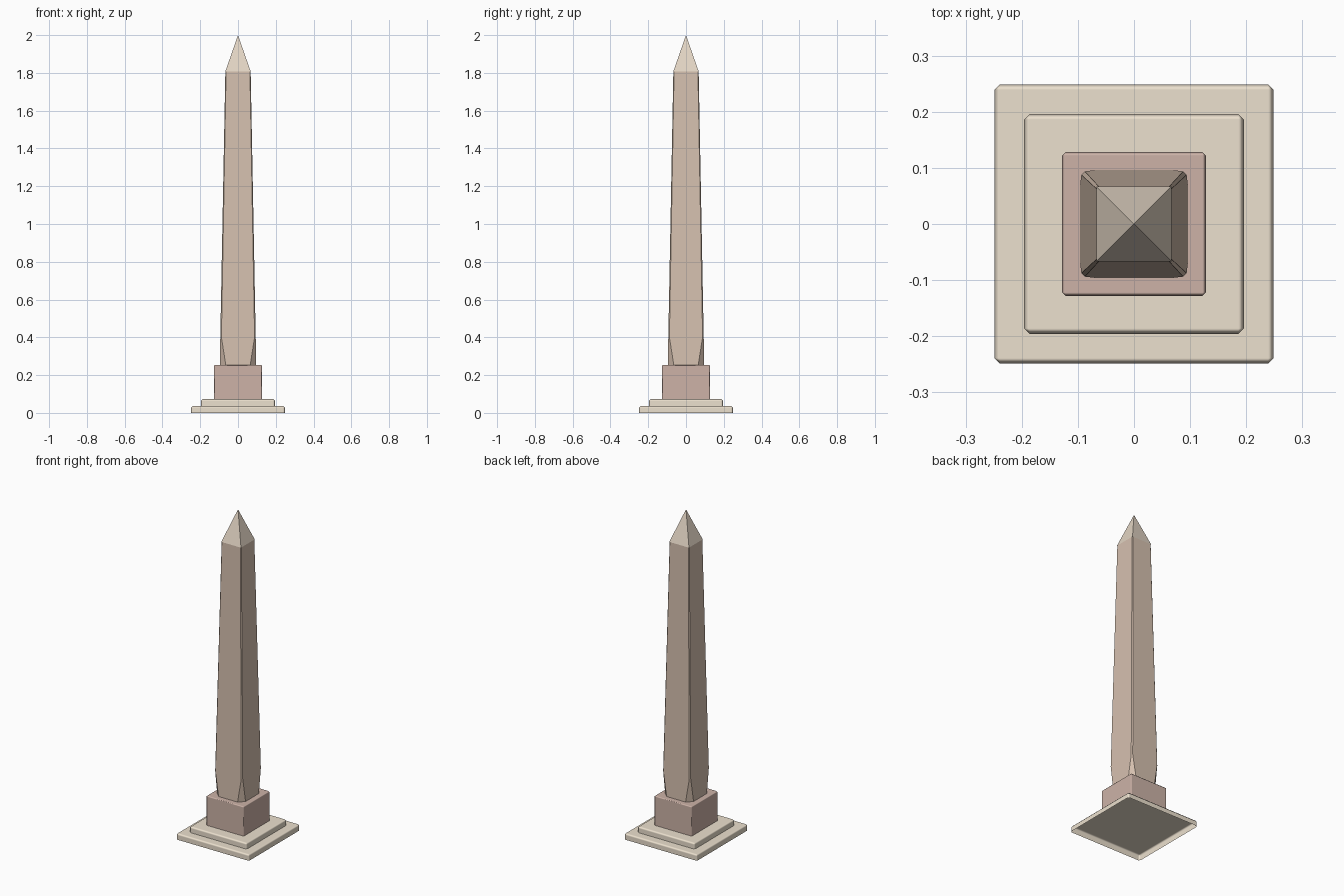
import bpy, bmesh

if "Cube" in bpy.data.objects:
    bpy.data.objects.remove(bpy.data.objects["Cube"])


def material(name, rgb):
    m = bpy.data.materials.new(name)
    m.diffuse_color = (*rgb, 1)
    m.use_nodes = True
    m.node_tree.nodes["Principled BSDF"].inputs["Base Color"].default_value = m.diffuse_color
    return m


LIMESTONE = material("limestone", (0.84, 0.75, 0.62))
PINK = material("pink_granite", (0.61, 0.45, 0.39))
GRANITE = material("granite", (0.67, 0.53, 0.43))
CAPSTONE = material("capstone", (0.76, 0.66, 0.55))


def finish(bm, name, mat):
    me = bpy.data.meshes.new(name)
    bm.to_mesh(me)
    bm.free()
    me.materials.append(mat)
    ob = bpy.data.objects.new(name, me)
    bpy.context.collection.objects.link(ob)
    return ob


def block(name, half, z0, z1, bevel, mat):
    """Square slab, open underneath, with chamfered top and corner edges."""
    bm = bmesh.new()
    bmesh.ops.create_cube(bm, size=1)
    for v in bm.verts:
        v.co.x *= 2 * half
        v.co.y *= 2 * half
        v.co.z = z1 if v.co.z > 0 else z0
    bm.normal_update()
    bottom = [f for f in bm.faces if f.normal.z < -0.5]
    bmesh.ops.delete(bm, geom=bottom, context="FACES_ONLY")
    for f in bm.faces:
        f.smooth = True
    ob = finish(bm, name, mat)
    mod = ob.modifiers.new("bevel", "BEVEL")
    mod.width = bevel
    mod.segments = 1
    mod.harden_normals = True


def square_ring(bm, half, cut, z):
    """Square outline with each corner cut off."""
    a = half - cut
    pts = [(a, -half), (half, -a), (half, a), (a, half),
           (-a, half), (-half, a), (-half, -a), (-a, -half)]
    return [bm.verts.new((x, y, z)) for x, y in pts]


# Stepped base and pedestal
block("lower_step", 0.249, 0.0, 0.037, 0.010, LIMESTONE)
block("upper_step", 0.196, 0.037, 0.073, 0.010, LIMESTONE)
block("pedestal", 0.128, 0.073, 0.254, 0.006, PINK)

# Tapered shaft: corners cut wide at the foot, narrow above
bm = bmesh.new()
rings = [square_ring(bm, h, c, z) for h, c, z in
         [(0.0966, 0.032, 0.254), (0.0938, 0.006, 0.40), (0.067, 0.004, 1.808)]]
for lo, hi in zip(rings, rings[1:]):
    for i in range(8):
        j = (i + 1) % 8
        bm.faces.new((lo[i], lo[j], hi[j], hi[i]))
finish(bm, "shaft", GRANITE)

# Pyramid capstone
bm = bmesh.new()
base = [bm.verts.new((0.067 * x, 0.067 * y, 1.808))
        for x, y in [(-1, -1), (1, -1), (1, 1), (-1, 1)]]
tip = bm.verts.new((0, 0, 2.0))
bm.faces.new(base[::-1])
for i in range(4):
    bm.faces.new((base[i], base[(i + 1) % 4], tip))
finish(bm, "pyramid_cap", CAPSTONE)
